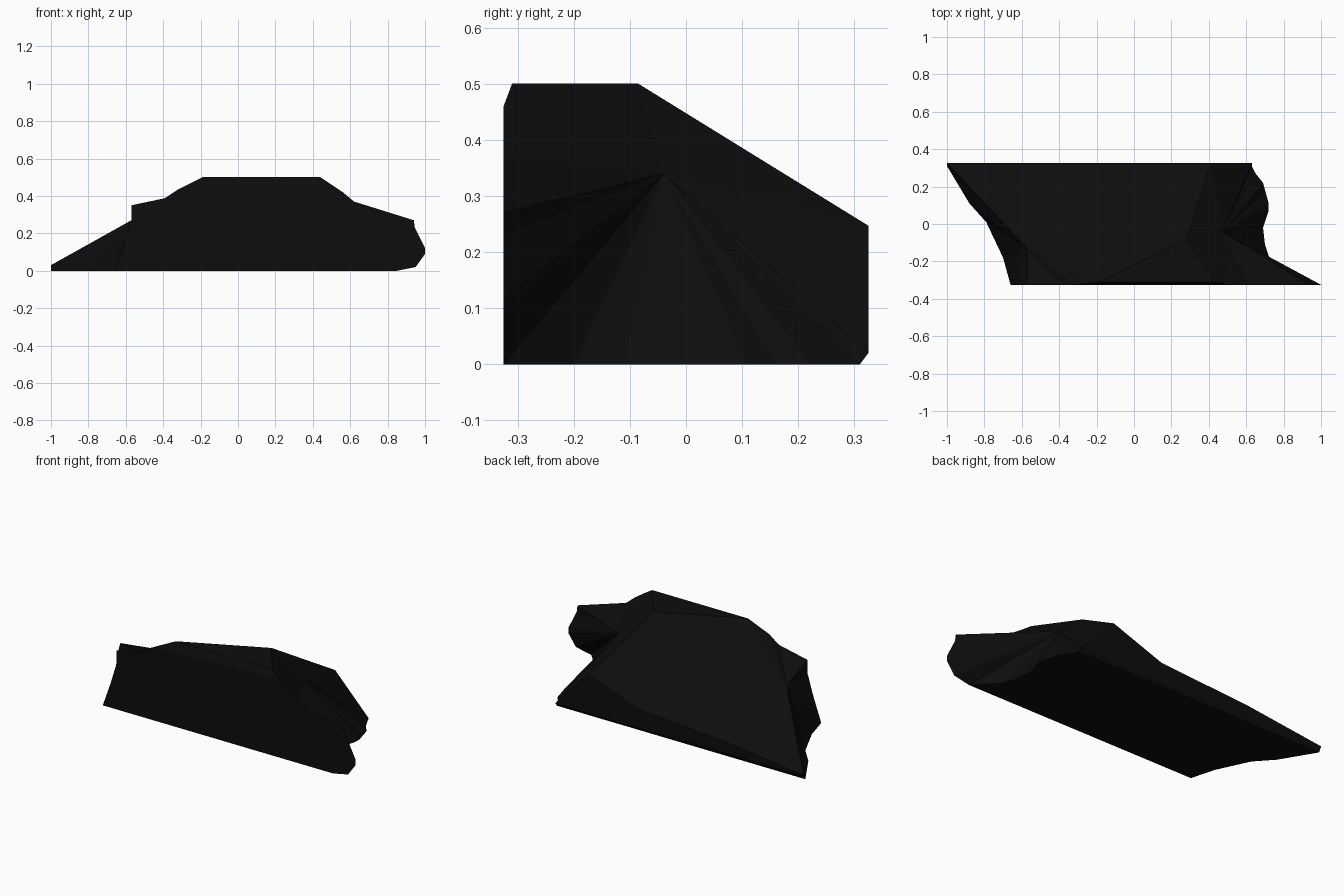
import bpy, bmesh

cube = bpy.data.objects.get("Cube")
if cube:
    bpy.data.objects.remove(cube, do_unlink=True)

# Near-black stone
stone = bpy.data.materials.new("black_stone")
stone.use_nodes = True
colour = (0.004, 0.004, 0.004, 1)
stone.diffuse_color = colour
stone.node_tree.nodes["Principled BSDF"].inputs["Base Color"].default_value = colour

bm = bmesh.new()
FRONT, BACK = -0.325, 0.325


def vert(x, y, z):
    return bm.verts.new((x, y, z))


def fan(centre, chain):
    """Triangles from one corner to each step of a chain."""
    for first, second in zip(chain, chain[1:]):
        bm.faces.new((centre, first, second))


# Outline of the flat front, in three stretches; the top edge is set back a little
left_rim = [vert(x, FRONT, z) for x, z in (
    (-.66, 0), (-.61, .14), (-.57, .27), (-.57, .35), (-.38, .39), (-.32, .435))]
crest = [vert(x, FRONT + .015, .5) for x in (-.19, .44)]
blade_rim = [vert(x, FRONT, z) for x, z in (
    (.5, .46), (.56, .42), (.62, .37), (.94, .27), (.945, .23),
    (.985, .15), (1, .12), (1, .09), (.95, .02), (.85, 0))]

# Ragged outline of the underside
base_right = [vert(x, y, 0) for x, y in (
    (.76, -.23), (.73, -.2), (.7, -.11), (.69, -.02), (.72, .07),
    (.72, .11), (.69, .16), (.69, .22), (.65, .27), (.63, .31))]
base_left = [vert(x, y, 0) for x, y in (
    (-1, .31), (-.88, .11), (-.79, .01), (-.7, -.18))]

# Corners of the broken upper surfaces
ridge = vert(.28, -.085, .5)
notch = vert(.47, -.04, .34)
spur = vert(-.57, -.13, .27)
back_low = vert(.63, BACK, .02)
back_rim = [vert(x, BACK, z) for x, z in (
    (.41, .247), (.085, .13), (-.5, .09), (-1, .03))]

# Flat front, underside, back, lower back bevel and top
bm.faces.new(left_rim + crest + blade_rim)
bm.faces.new([blade_rim[-1]] + base_right + base_left + [left_rim[0]])
bm.faces.new([back_low] + back_rim)
bm.faces.new((base_right[-1], base_left[0], back_rim[-1], back_low))
bm.faces.new((crest[0], crest[1], ridge))

# Sloping slab and left break meet at the spur
fan(spur, left_rim[3:] + [crest[0], ridge] + back_rim + base_left + left_rim[:4])

# Right break and thin blade meet at the notch
fan(notch, [ridge, crest[1]] + blade_rim + base_right + [back_low, back_rim[0], ridge])

bmesh.ops.triangulate(bm, faces=[f for f in bm.faces if len(f.verts) > 3])
bmesh.ops.recalc_face_normals(bm, faces=bm.faces)

mesh = bpy.data.meshes.new("rock_shard")
bm.to_mesh(mesh)
bm.free()
mesh.materials.append(stone)
rock = bpy.data.objects.new("rock_shard", mesh)
bpy.context.collection.objects.link(rock)
